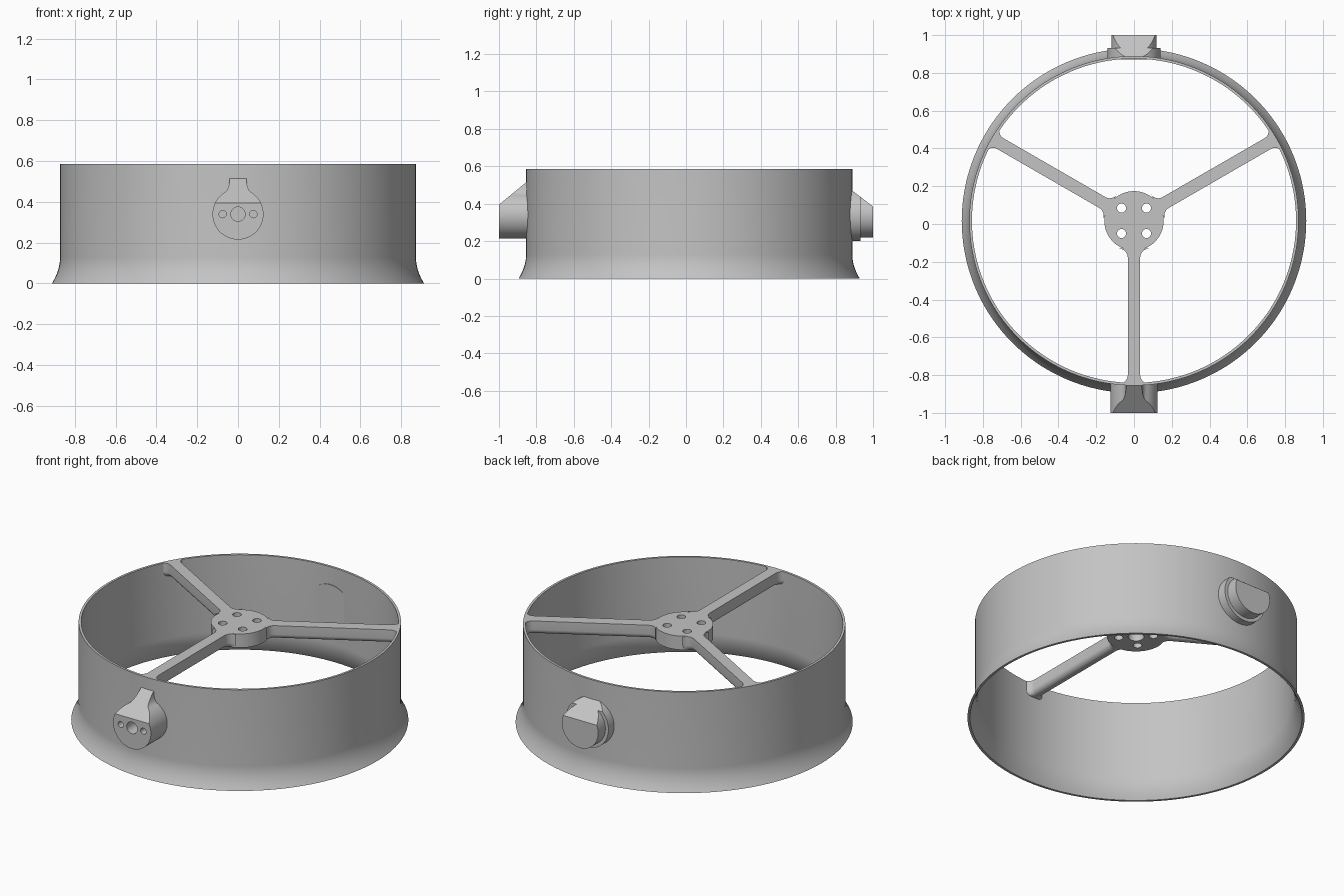
import bpy, bmesh, math
from mathutils import Vector, Matrix

cube = bpy.data.objects.get("Cube")
if cube:
    bpy.data.objects.remove(cube, do_unlink=True)

CY = 0.017               # y of the ring axis
TOP, LOW = 0.585, 0.503  # top and underside of hub and spokes
R_OUT, WALL = 0.872, 0.014

gray = bpy.data.materials.new("plain_gray")
gray.use_nodes = True
gray.diffuse_color = (0.55, 0.55, 0.55, 1)
bsdf = next(n for n in gray.node_tree.nodes if n.type == 'BSDF_PRINCIPLED')
bsdf.inputs["Base Color"].default_value = gray.diffuse_color
bsdf.inputs["Roughness"].default_value = 0.6


def finish(name, bm, cutters=()):
    """Turn a bmesh into a shaded object, with any holes cut."""
    bmesh.ops.recalc_face_normals(bm, faces=bm.faces)
    mesh = bpy.data.meshes.new(name)
    bm.to_mesh(mesh)
    bm.free()
    mesh.materials.append(gray)
    obj = bpy.data.objects.new(name, mesh)
    bpy.context.collection.objects.link(obj)
    bpy.ops.object.select_all(action='DESELECT')
    obj.select_set(True)
    bpy.context.view_layer.objects.active = obj
    for cutter in cutters:
        mod = obj.modifiers.new("hole", 'BOOLEAN')
        mod.operation, mod.solver, mod.object = 'DIFFERENCE', 'EXACT', cutter
        bpy.ops.object.modifier_apply(modifier=mod.name)
        bpy.data.objects.remove(cutter, do_unlink=True)
    bpy.ops.object.shade_smooth_by_angle(angle=math.radians(30))
    return obj


def cylinder(center, radius, depth, axis='Z', segments=32):
    bm = bmesh.new()
    rot = Matrix.Rotation(math.pi / 2, 4, 'X') if axis == 'Y' else Matrix()
    bmesh.ops.create_cone(bm, cap_ends=True, segments=segments, radius1=radius,
                          radius2=radius, depth=depth,
                          matrix=Matrix.Translation(center) @ rot)
    return bm


def hole(*args):
    obj = finish("hole_cutter", cylinder(*args))
    obj.hide_render = True
    return obj


def slope_cut(bm, start, end):
    """Cut away everything above the line start-end, given as (y, z)."""
    dy, dz = end[0] - start[0], end[1] - start[1]
    normal = Vector((0, -dz, dy))
    if normal.z < 0:
        normal.negate()
    geom = bm.verts[:] + bm.edges[:] + bm.faces[:]
    cut = bmesh.ops.bisect_plane(bm, geom=geom, plane_co=(0, *start),
                                 plane_no=normal, clear_outer=True)
    edges = [e for e in cut["geom_cut"] if isinstance(e, bmesh.types.BMEdge)]
    bmesh.ops.holes_fill(bm, edges=edges)
    return bm


# Thin ring with a flared lower lip
FLARE_H, FLARE_W = 0.13, 0.04
lip = [(R_OUT + FLARE_W * (1 - i / 10) ** 2, FLARE_H * i / 10) for i in range(11)]
outer = lip + [(R_OUT, TOP)]
inner = [(r - WALL, z) for r, z in reversed(outer)]
bm = bmesh.new()
loop = [bm.verts.new((r, 0, z)) for r, z in outer + inner]
edges = [bm.edges.new((a, b)) for a, b in zip(loop, loop[1:] + loop[:1])]
bmesh.ops.spin(bm, geom=loop + edges, cent=(0, 0, 0), axis=(0, 0, 1),
               angle=math.tau, steps=144, use_merge=True)
bmesh.ops.remove_doubles(bm, verts=bm.verts, dist=0.0001)
bmesh.ops.translate(bm, verts=bm.verts, vec=(0, CY, 0))
finish("flared_ring", bm)

# Hub with four through holes and a round recess underneath
holes = [hole((sx * 0.066, CY + sy * 0.067, 0.55), 0.024, 0.3)
         for sx in (-1, 1) for sy in (-1, 1)]
holes.append(hole((0, CY, LOW), 0.043, 0.08))
finish("hub", cylinder((0, CY, (TOP + LOW) / 2), 0.157, TOP - LOW, 'Z', 64), holes)

# Spokes: flat top, rounded underside, filleted at hub and rim
HALF, START, END, FILLET = 0.033, 0.148, 0.862, 0.045


def half_width(s):
    d = min(s - START, END - s)
    if d >= FILLET:
        return HALF
    return HALF + FILLET - math.sqrt(FILLET ** 2 - (FILLET - d) ** 2)


def spoke_section(w):
    r = 0.03
    arc = [math.pi / 2 * i / 6 for i in range(7)]
    right = [(w - r + r * math.cos(a), LOW + r - r * math.sin(a)) for a in arc]
    return [(w, TOP)] + right + [(-x, z) for x, z in reversed(right)] + [(-w, TOP)]


near = [FILLET * (i / 8) ** 2 for i in range(9)]
stations = [START + d for d in near] + [END - d for d in reversed(near)]
for name, degrees in (("front_spoke", -90), ("left_spoke", 30), ("right_spoke", 150)):
    bm = bmesh.new()
    rings = [[bm.verts.new((s, x, z)) for x, z in spoke_section(half_width(s))]
             for s in stations]
    for a, b in zip(rings, rings[1:]):
        for i in range(len(a)):
            j = (i + 1) % len(a)
            bm.faces.new((a[i], a[j], b[j], b[i]))
    bm.faces.new(rings[0])
    bm.faces.new(rings[-1])
    bmesh.ops.transform(bm, verts=bm.verts, matrix=Matrix.Translation((0, CY, 0))
                        @ Matrix.Rotation(math.radians(degrees), 4, 'Z'))
    finish(name, bm)

# Front boss: round body with a neck, sloped top and three holes
MID = 0.34
neck = [(0.04, 0.54), (0.042, 0.5), (0.046, 0.475), (0.053, 0.458)]
first, last = math.radians(61), math.radians(-90)
side = neck + [(0.125 * math.cos(a), MID + 0.125 * math.sin(a))
               for a in (first + (last - first) * i / 24 for i in range(24))]
outline = side + [(0, MID - 0.125)] + [(-x, z) for x, z in reversed(side)]
bm = bmesh.new()
face = bm.faces.new([bm.verts.new((x, -1, z)) for x, z in outline])
pushed = bmesh.ops.extrude_face_region(bm, geom=[face], use_keep_orig=True)
bmesh.ops.translate(bm, vec=(0, 0.154, 0),
                    verts=[v for v in pushed["geom"] if isinstance(v, bmesh.types.BMVert)])
slope_cut(bm, (-1, 0.395), (-0.86, 0.51))
holes = [hole((x, -0.95, MID), r, 0.14, 'Y')
         for x, r in ((-0.075, 0.018), (0, 0.035), (0.075, 0.018))]
finish("front_boss", bm, holes)

# Back boss: round body and wider collar under one slope
for name, radius, tip in (("back_boss", 0.12, 1.0), ("back_collar", 0.14, 0.932)):
    base = 0.877 if radius < 0.13 else 0.87
    bm = cylinder((0, (base + tip) / 2, MID), radius, tip - base, 'Y', 64)
    slope_cut(bm, (1, 0.385), (0.885, 0.473))
    finish(name, bm)
